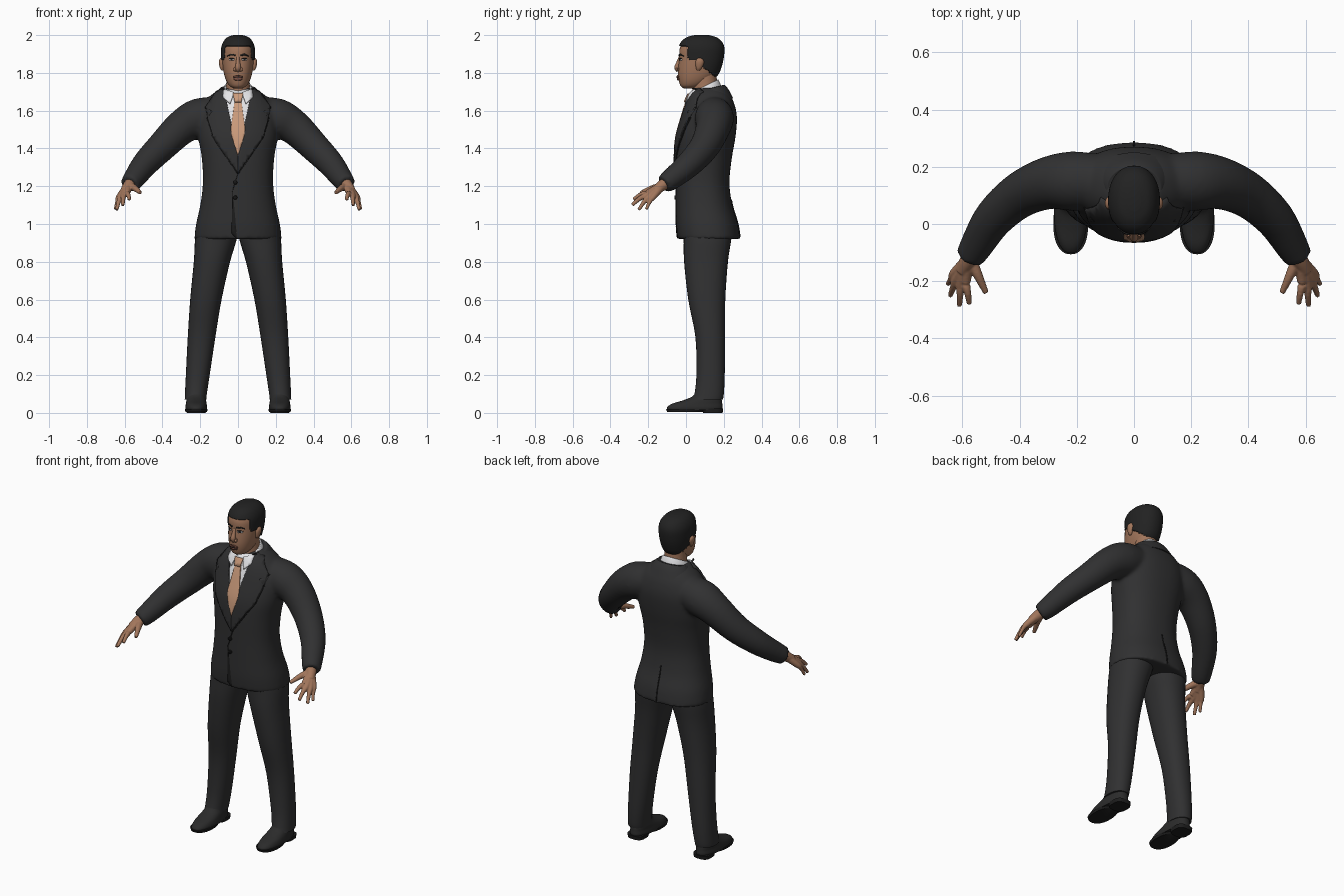
import bpy, bmesh, math
from mathutils import Vector
from mathutils.bvhtree import BVHTree

cube = bpy.data.objects.get("Cube")
if cube:
    bpy.data.objects.remove(cube)


def material(name, r, g, b):
    m = bpy.data.materials.new(name)
    m.use_nodes = True
    m.diffuse_color = (r, g, b, 1)
    m.node_tree.nodes["Principled BSDF"].inputs["Base Color"].default_value = (r, g, b, 1)
    return m


SUIT = material("charcoal suit", .03, .03, .031)
SEAM = material("seam black", .012, .012, .012)
SKIN = material("warm skin", .36, .18, .105)
LIPS = material("lip brown", .21, .085, .06)
HAIR = material("black hair", .016, .016, .016)
SHIRT = material("white shirt", .78, .78, .8)
TIE = material("copper tie", .6, .33, .2)
SHOE = material("black leather", .024, .024, .024)


def spline(keys, n):
    """Catmull-Rom interpolation of tuples."""
    out = []
    for i in range(len(keys) - 1):
        k = [keys[max(i - 1, 0)], keys[i], keys[i + 1], keys[min(i + 2, len(keys) - 1)]]
        for j in range(n):
            t = j / n
            out.append([b + .5 * t * (c - a + t * (2*a - 5*b + 4*c - d + t * (3*(b - c) + d - a)))
                        for a, b, c, d in zip(*k)])
    return out + [list(keys[-1])]


def skin(bm, rings):
    """Join rings of points into a closed skin."""
    loops = [[bm.verts.new(p) for p in r] for r in rings]
    n = len(loops[0])
    for a, b in zip(loops, loops[1:]):
        for i in range(n):
            bm.faces.new((a[i], a[(i + 1) % n], b[(i + 1) % n], b[i]))
    bm.faces.new(loops[0][::-1])
    bm.faces.new(loops[-1])


def stack(bm, keys, n=4, seg=40, power=2.0, tilt=0):
    """Horizontal rings; each key is z, centre x, half width, front y, back y."""
    rings = []
    for z, cx, rx, yf, yb in spline(keys, n):
        ring = []
        for i in range(seg):
            a = math.tau * i / seg
            c, s = (math.copysign(abs(v) ** (2 / power), v) for v in (math.cos(a), math.sin(a)))
            dy = s * (yb - yf) / 2
            ring.append((cx + rx * c, (yf + yb) / 2 + dy, z + tilt * dy))
        rings.append(ring)
    skin(bm, rings)


def tube(bm, keys, n=4, seg=20):
    """Round limb; each key is x, y, z, radius."""
    pts = spline(keys, n)
    rings = []
    for i, p in enumerate(pts):
        d = Vector(pts[min(i + 1, len(pts) - 1)][:3]) - Vector(pts[max(i - 1, 0)][:3])
        u = d.cross((0, 1, .3)).normalized()
        v = d.cross(u).normalized()
        rings.append([Vector(p[:3]) + p[3] * (u * math.cos(math.tau * k / seg) + v * math.sin(math.tau * k / seg))
                      for k in range(seg)])
    skin(bm, rings)


def finish(name, bm, mat, voxel=0, relax=6):
    bmesh.ops.recalc_face_normals(bm, faces=bm.faces)
    me = bpy.data.meshes.new(name)
    bm.to_mesh(me)
    bm.free()
    me.materials.append(mat)
    ob = bpy.data.objects.new(name, me)
    bpy.context.collection.objects.link(ob)
    bpy.ops.object.select_all(action='DESELECT')
    ob.select_set(True)
    bpy.context.view_layer.objects.active = ob
    if voxel:
        r = ob.modifiers.new("Blend", 'REMESH')
        r.mode, r.voxel_size, r.use_smooth_shade = 'VOXEL', voxel, True
        s = ob.modifiers.new("Relax", 'SMOOTH')
        s.factor, s.iterations = .5, relax
    else:
        bpy.ops.object.shade_smooth_by_angle(angle=math.radians(50))
    return ob


def part(name, mat, maker, keys, **kw):
    bm = bmesh.new()
    maker(bm, keys, **kw)
    return finish(name, bm, mat)


def surface(ob):
    bpy.context.view_layer.update()
    return BVHTree.FromObject(ob, bpy.context.evaluated_depsgraph_get())


def plate(name, mat, outline, tree, lift=.003, thick=.006, step=.02, facing=1):
    """Thin panel drawn in x and z, laid on the front (or back) of a surface."""
    bm = bmesh.new()
    bm.faces.new([bm.verts.new((x, 0, z)) for x, z in outline])
    bmesh.ops.triangulate(bm, faces=bm.faces)
    for axis in (0, 1):
        vals = [p[axis] for p in outline]
        for k in range(1, int((max(vals) - min(vals)) / step) + 1):
            co, no = [0, 0, 0], [0, 0, 0]
            co[axis * 2], no[axis * 2] = min(vals) + k * step, 1
            bmesh.ops.bisect_plane(bm, geom=bm.verts[:] + bm.edges[:] + bm.faces[:], plane_co=co, plane_no=no)
    for v in bm.verts:
        hit = tree.ray_cast(Vector((v.co.x, -facing, v.co.z)), Vector((0, facing, 0)))[0]
        if hit is None:
            hit = tree.find_nearest(v.co)[0]
        v.co.y = hit.y - facing * lift
    ob = finish(name, bm, mat)
    s = ob.modifiers.new("Thickness", 'SOLIDIFY')
    s.thickness, s.offset = thick, 0
    return ob


def oval(cx, cz, rx, rz, n=12):
    return [(cx + rx * math.cos(math.tau * i / n), cz + rz * math.sin(math.tau * i / n)) for i in range(n)]


SIDES = (("left", 1), ("right", -1))

# Jacket: torso and sleeves blended together
bm = bmesh.new()
stack(bm, [(.92, 0, .232, -.045, .287), (1.0, 0, .222, -.052, .275), (1.1, 0, .2, -.053, .245),
           (1.22, 0, .186, -.053, .23), (1.35, 0, .192, -.053, .243), (1.46, 0, .21, -.045, .262),
           (1.56, 0, .21, -.018, .27), (1.63, 0, .185, .004, .258), (1.68, 0, .145, .025, .235),
           (1.72, 0, .09, .05, .2)], power=2.3)
for _, s in SIDES:
    tube(bm, [(s*.1, .15, 1.585, .09), (s*.21, .15, 1.56, .104), (s*.3, .143, 1.51, .092), (s*.4, .1, 1.413, .08),
              (s*.49, .02, 1.32, .07), (s*.55, -.075, 1.24, .058), (s*.575, -.118, 1.21, .05)], seg=28)
jacket = finish("jacket", bm, SUIT, voxel=.011)
chest = surface(jacket)

# Jacket collar, lapels, closure, buttons, rear vent
part("jacket_collar", SUIT, stack, [(1.64, 0, .15, .05, .25), (1.69, 0, .118, .045, .225),
                                    (1.715, 0, .098, .045, .205), (1.717, 0, .09, .05, .198)], tilt=.25)
for side, s in SIDES:
    lapel = [(.075, 1.72), (.115, 1.7), (.17, 1.62), (.135, 1.595), (.16, 1.56), (.13, 1.46), (0, 1.27), (0, 1.355)]
    plate(side + "_lapel", SUIT, [(s * x, z) for x, z in lapel], chest, lift=.008, thick=.009)
    edge = [(.17, 1.62), (.135, 1.595), (.16, 1.56), (.13, 1.46), (0, 1.27), (.004, 1.266),
            (.135, 1.458), (.165, 1.56), (.143, 1.595), (.175, 1.62)]
    plate(side + "_lapel_edge", SEAM, [(s * x, z) for x, z in edge], chest, lift=.003, thick=.004)
plate("front_closure", SEAM, [(0, 1.27), (-.03, 1.18), (-.034, .95), (-.01, .925), (-.007, .925),
                              (-.03, .952), (-.026, 1.18), (.004, 1.27)], chest, lift=.002, thick=.004)
for i, z in enumerate((1.22, 1.14)):
    plate(f"button_{i + 1}", SEAM, oval(-.014, z, .011, .011), chest, lift=.004, thick=.008)
plate("rear_vent", SEAM, [(-.003, .93), (.003, .93), (.002, 1.13), (-.002, 1.13)], chest,
      lift=.002, thick=.004, facing=-1)

# Shirt front, shirt collar and tie
plate("shirt_front", SHIRT, [(-.085, 1.71), (.085, 1.71), (.072, 1.58), (0, 1.35), (-.072, 1.58)], chest,
      lift=.003, thick=.006)
part("shirt_collar", SHIRT, stack, [(1.64, 0, .092, .012, .195), (1.69, 0, .085, .014, .185),
                                    (1.725, 0, .073, .022, .172), (1.728, 0, .066, .03, .166)], tilt=.5)
for side, s in SIDES:
    flap = [(.02, 1.695), (.075, 1.715), (.078, 1.67), (.042, 1.635)]
    plate(side + "_collar_point", SHIRT, [(s * x, z) for x, z in flap], chest, lift=.012, thick=.008)
plate("tie_blade", TIE, [(-.018, 1.65), (.018, 1.65), (.037, 1.51), (.034, 1.47), (0, 1.36), (-.034, 1.47),
                         (-.037, 1.51)], chest, lift=.009, thick=.008)
plate("tie_knot", TIE, [(-.027, 1.69), (.027, 1.69), (.018, 1.645), (-.018, 1.645)], chest, lift=.018, thick=.009)

# Trousers
bm = bmesh.new()
for _, s in SIDES:
    stack(bm, [(1.0, s*.105, .105, -.015, .245), (.92, s*.117, .11, -.012, .24), (.8, s*.138, .096, -.01, .222),
               (.6, s*.17, .083, .012, .208), (.4, s*.193, .073, .05, .206), (.2, s*.213, .063, .055, .205),
               (.1, s*.223, .058, .045, .2), (.07, s*.225, .057, .035, .195)], power=2.2, seg=32)
stack(bm, [(.94, 0, .15, .01, .22), (1.02, 0, .2, -.02, .24)])
finish("trousers", bm, SUIT)

# Shoes with separate soles and heels
for side, s in SIDES:
    x = s * .221
    part(side + "_shoe", SHOE, stack, [(.016, x, .056, -.1, .19), (.03, x, .058, -.1, .194), (.048, x, .055, -.075, .192),
                                       (.065, x, .052, -.02, .19), (.085, x, .048, .03, .185), (.11, x, .045, .055, .18)],
         power=2.3)
    part(side + "_sole", SEAM, stack, [(.006, x, .057, -.1, .09), (.02, x, .061, -.106, .11)], power=2.3)
    part(side + "_heel", SEAM, stack, [(0, x, .05, .09, .194), (.022, x, .053, .085, .197)], power=3)

# Hands: four fingers and a thumb fanning out from the wrist
for side, s in SIDES:
    bm = bmesh.new()
    tube(bm, [(s*.55, -.08, 1.235, .033), (s*.578, -.125, 1.205, .03), (s*.6, -.165, 1.175, .024)])
    for kx, ky, kz, tx, ty, tz, r in ((.628, -.172, 1.145, .65, -.21, 1.078, .011),
                                      (.62, -.19, 1.148, .642, -.25, 1.075, .012),
                                      (.605, -.203, 1.155, .61, -.285, 1.1, .0125),
                                      (.587, -.203, 1.165, .575, -.278, 1.13, .0125)):
        tube(bm, [(s*.578, -.125, 1.205, .023), (s*kx, ky, kz, .017), (s*(kx + tx)/2, (ky + ty)/2, (kz + tz)/2 + .008, r),
                  (s*tx, ty, tz, r * .75)], seg=12)
    tube(bm, [(s*.572, -.12, 1.2, .022), (s*.547, -.175, 1.19, .017), (s*.517, -.24, 1.165, .01)], seg=12)
    finish(side + "_hand", bm, SKIN, voxel=.004, relax=3)

# Neck and head
part("neck", SKIN, stack, [(1.64, 0, .07, .035, .18), (1.74, 0, .062, .035, .165), (1.84, 0, .06, .04, .16)])
HEAD = [(1.718, 0, .022, -.012, .05), (1.73, 0, .044, -.028, .085), (1.755, 0, .061, -.037, .125),
        (1.79, 0, .073, -.042, .16), (1.83, 0, .08, -.041, .178), (1.88, 0, .084, -.036, .19),
        (1.925, 0, .083, -.034, .193), (1.96, 0, .07, -.018, .178), (1.982, 0, .048, .012, .148),
        (1.992, 0, .018, .05, .11)]
head = part("head", SKIN, stack, HEAD, power=2.15)
face = surface(head)


# Hair: a slightly larger shell trimmed at the hairline
def is_hair(p):
    if p.y < .012:
        return p.z > 1.945 - max(p.y, 0)
    if p.y < .055:
        return p.z > 1.868
    return p.z > 1.86 - (p.y - .055) * .8


bm = bmesh.new()
stack(bm, [(z + .008 * (z > 1.9), x, rx + .006, yf - .005, yb + .01) for z, x, rx, yf, yb in HEAD],
      n=8, seg=72, power=2.15)
bmesh.ops.delete(bm, geom=[f for f in bm.faces if not is_hair(f.calc_center_median())], context='FACES')
hair = finish("hair", bm, HAIR)
hair.modifiers.new("Thickness", 'SOLIDIFY').thickness = .008

# Nose, lips, eyes, brows and ears
part("nose_bridge", SKIN, tube, [(0, -.03, 1.885, .008), (0, -.04, 1.855, .011), (0, -.047, 1.828, .015),
                                 (0, -.04, 1.81, .01)])
plate("lower_lip", LIPS, oval(0, 1.768, .024, .008), face, lift=.004, thick=.008)
plate("upper_lip", LIPS, oval(0, 1.779, .027, .006), face, lift=.005, thick=.008)
plate("mouth_line", SEAM, oval(0, 1.774, .025, .0015), face, lift=.009, thick=.002)
for side, s in SIDES:
    part(side + "_nostril", SKIN, tube, [(s*.013, -.03, 1.822, .009), (s*.014, -.044, 1.818, .011),
                                         (s*.012, -.05, 1.816, .007)])
    plate(side + "_eye_white", SHIRT, oval(s*.034, 1.87, .014, .0055), face, lift=.002, thick=.004)
    plate(side + "_upper_lid", SEAM, oval(s*.034, 1.876, .016, .002), face, lift=.003, thick=.004)
    plate(side + "_iris", HAIR, oval(s*.034, 1.87, .006, .0055), face, lift=.004, thick=.003)
    brow = [(.014, 1.889), (.034, 1.894), (.056, 1.887), (.056, 1.891), (.034, 1.901), (.014, 1.897)]
    plate(side + "_brow", HAIR, [(s * x, z) for x, z in brow], face, lift=.003, thick=.005)
    part(side + "_ear", SKIN, stack, [(1.812, s*.08, .006, .058, .072), (1.825, s*.084, .011, .053, .083),
                                      (1.85, s*.087, .014, .05, .094), (1.868, s*.087, .013, .053, .093),
                                      (1.878, s*.085, .006, .062, .082)], seg=16)
